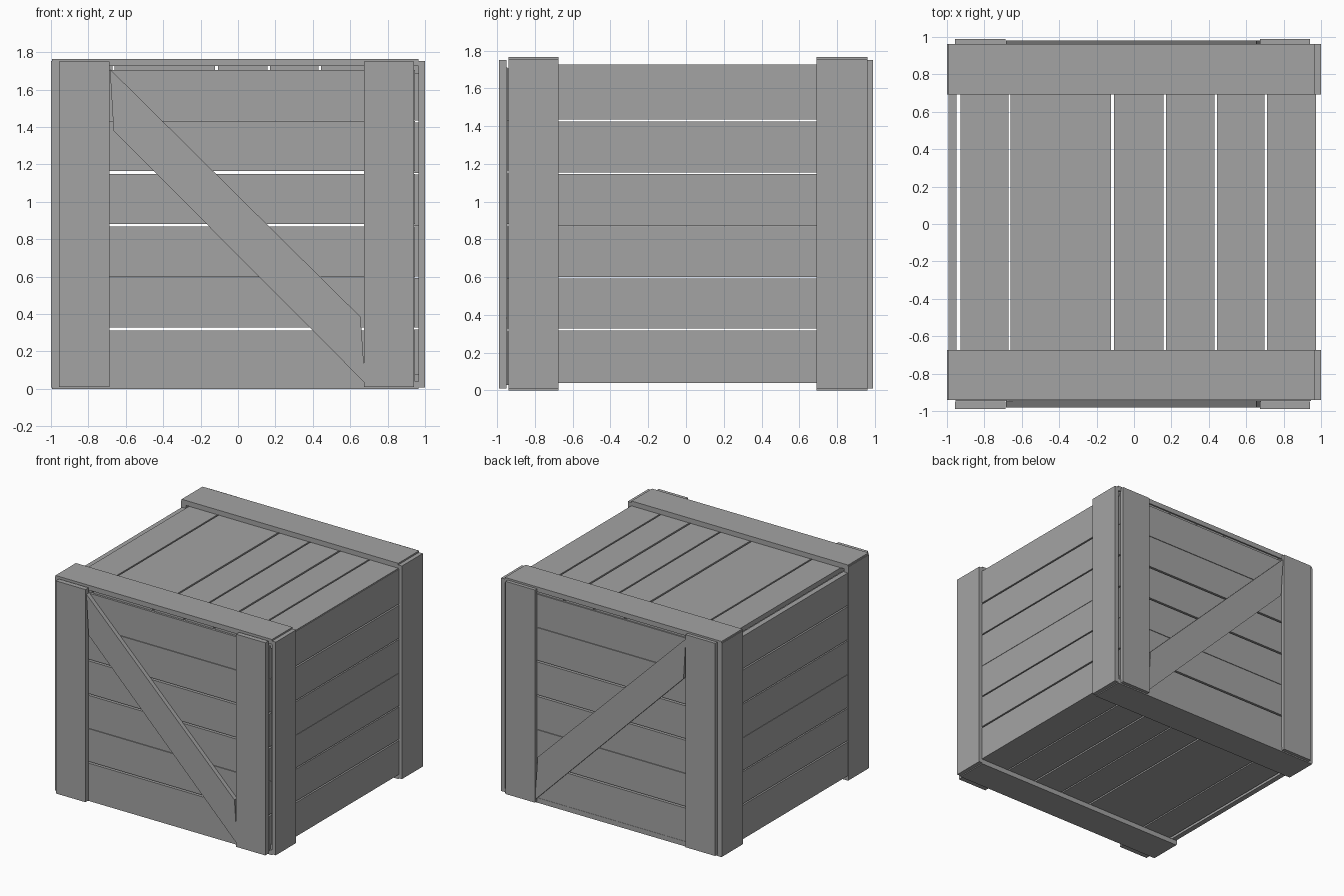
import bpy
import bmesh

cube = bpy.data.objects.get("Cube")
if cube:
    bpy.data.objects.remove(cube, do_unlink=True)

GREY = (0.37, 0.37, 0.37, 1.0)
wood = bpy.data.materials.new("plain grey wood")
wood.use_nodes = True
wood.diffuse_color = GREY
wood.node_tree.nodes["Principled BSDF"].inputs["Base Color"].default_value = GREY


def finish(name, bm):
    bmesh.ops.recalc_face_normals(bm, faces=bm.faces)
    mesh = bpy.data.meshes.new(name)
    bm.to_mesh(mesh)
    bm.free()
    mesh.materials.append(wood)
    obj = bpy.data.objects.new(name, mesh)
    bpy.context.collection.objects.link(obj)
    return obj


def board(name, x, y, z):
    """Box given by its (low, high) range on each axis."""
    bm = bmesh.new()
    bmesh.ops.create_cube(bm, size=1)
    for v in bm.verts:
        for i, (low, high) in enumerate((x, y, z)):
            v.co[i] = high if v.co[i] > 0 else low
    return finish(name, bm)


def spans(start, gaps, end):
    """Plank ranges between (centre, width) gaps."""
    low = start
    for centre, width in gaps:
        yield low, centre - width / 2
        low = centre + width / 2
    yield low, end


def brace(name, y):
    """Diagonal board with nearly upright cut ends."""
    outline = [(-0.685, 1.71), (0.655, 0.385), (0.68, 0.03), (-0.665, 1.38)]
    bm = bmesh.new()
    face = bm.faces.new([bm.verts.new((px, y[0], pz)) for px, pz in outline])
    out = bmesh.ops.extrude_face_region(bm, geom=[face])
    for v in out["geom"]:
        if isinstance(v, bmesh.types.BMVert):
            v.co.y = y[1]
    return finish(name, bm)


# Planks of the front and back walls
end_gaps = [(0.32, 0.014), (0.597, 0.004), (0.875, 0.014), (1.157, 0.014), (1.433, 0.004)]
for wall, y in (("front", (-0.947, -0.905)), ("back", (0.92, 0.96))):
    for i, z in enumerate(spans(0.03, end_gaps, 1.705)):
        board(f"{wall}_plank_{i + 1}", (-0.955, 0.945), y, z)

# Planks of the side walls
side_gaps = [(0.323, 0.012), (0.597, 0.01), (0.87, 0.003), (1.15, 0.01), (1.43, 0.012)]
for wall, x, top in (("left", (0.925, 0.974), 1.72), ("right", (-0.993, -0.95), 1.7)):
    for i, z in enumerate(spans(0.04, side_gaps, top)):
        board(f"{wall}_plank_{i + 1}", x, (-0.9, 0.915), z)

# Planks of the lid and floor
flat_gaps = [(-0.665, 0.012), (-0.115, 0.014), (0.165, 0.012), (0.437, 0.014), (0.705, 0.012)]
for wall, z in (("lid", (1.685, 1.725)), ("floor", (0.04, 0.08))):
    for i, x in enumerate(spans(-0.928, flat_gaps, 0.968)):
        board(f"{wall}_plank_{i + 1}", x, (-0.93, 0.95), z)

# Battens across lid and floor, and posts on the side walls
for place, y in (("front", (-0.94, -0.675)), ("back", (0.692, 0.962))):
    for level, z in (("top", (1.725, 1.765)), ("bottom", (0, 0.04))):
        board(f"{place}_{level}_batten", (-0.995, 0.966), y, z)
    board(f"{place}_left_side_post", (0.966, 1), y, (0.008, 1.752))
    board(f"{place}_right_side_post", (-1, -0.957), y, (0.008, 1.752))

# Posts and diagonal braces on the front and back walls
for place, y in (("front", (-0.99, -0.95)), ("back", (0.96, 0.99))):
    for side, x in (("left", (0.675, 0.94)), ("right", (-0.957, -0.688))):
        board(f"{place}_{side}_post", x, y, (0.01, 1.75))
brace("front_brace", (-0.982, -0.945))
brace("back_brace", (0.958, 0.982))
